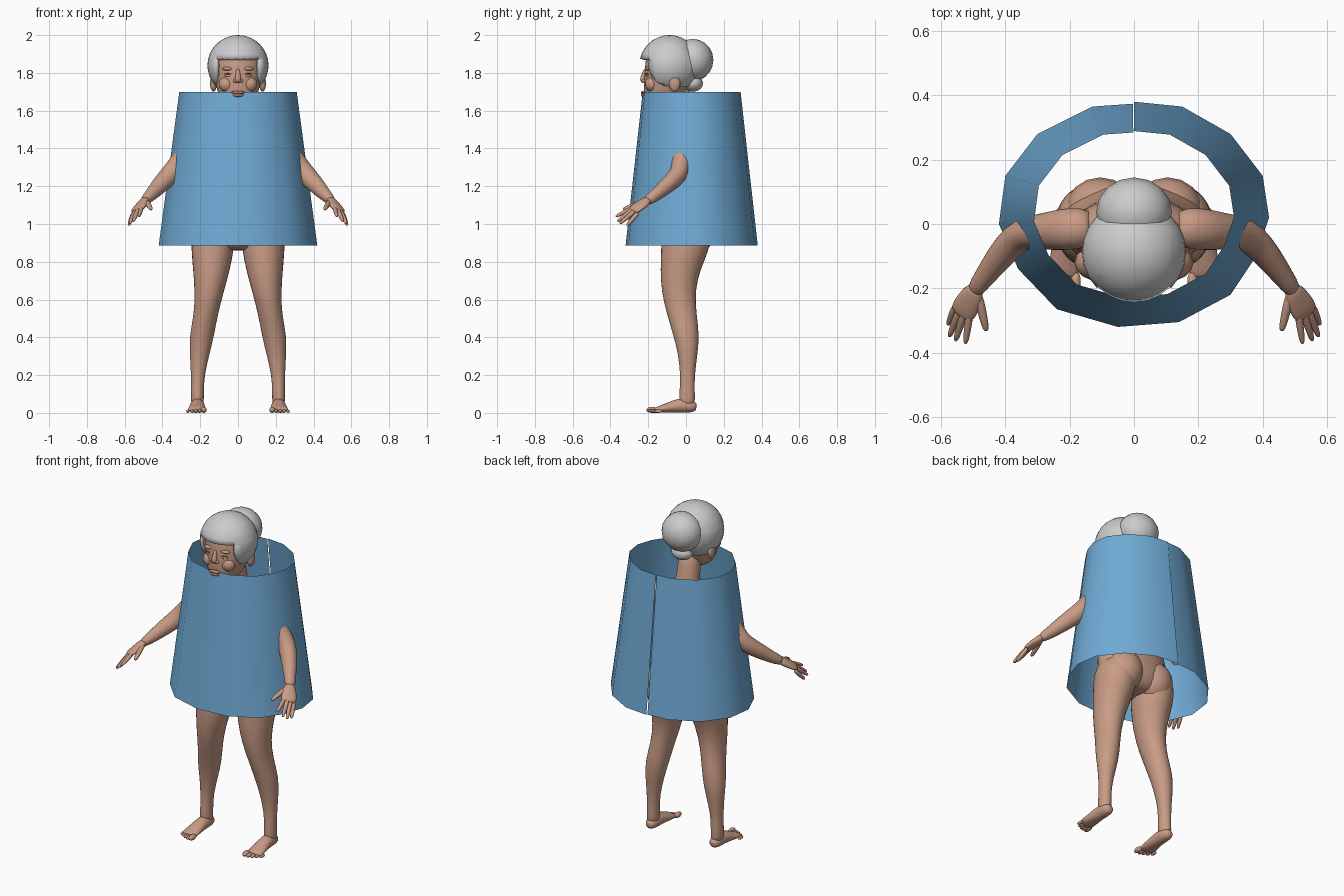
import bpy, bmesh, math
from mathutils import Vector, Matrix

if "Cube" in bpy.data.objects:
    bpy.data.objects.remove(bpy.data.objects["Cube"], do_unlink=True)


def material(name, r, g, b):
    m = bpy.data.materials.new(name)
    m.use_nodes = True
    m.diffuse_color = (r, g, b, 1)
    bsdf = m.node_tree.nodes["Principled BSDF"]
    bsdf.inputs["Base Color"].default_value = (r, g, b, 1)
    bsdf.inputs["Roughness"].default_value = 0.8
    return m


SKIN = material("skin", 0.58, 0.33, 0.235)
LIP = material("lip", 0.45, 0.2, 0.15)
EYE = material("eye_cream", 0.6, 0.5, 0.36)
LASH = material("lash_brown", 0.12, 0.06, 0.04)
CLOTH = material("cloth_blue", 0.16, 0.4, 0.66)
HAIR = material("hair_grey", 0.6, 0.6, 0.61)


def finish(name, bm, mat, subdiv=0):
    mesh = bpy.data.meshes.new(name)
    bm.to_mesh(mesh)
    bm.free()
    mesh.materials.append(mat)
    mesh.shade_smooth()
    ob = bpy.data.objects.new(name, mesh)
    bpy.context.collection.objects.link(ob)
    if subdiv:
        mod = ob.modifiers.new("smooth", "SUBSURF")
        mod.levels = mod.render_levels = subdiv
    return ob


def loft(name, stations, mat=SKIN, s=1, side=(1, 0, 0), axis=None, n=14):
    """Closed tube through stations (x, y, z, half width, half depth), mirrored by s."""
    bm = bmesh.new()
    pts = [Vector(p[:3]) for p in stations]
    rings = []
    for i, p in enumerate(pts):
        t = Vector(axis) if axis else pts[min(i + 1, len(pts) - 1)] - pts[max(i - 1, 0)]
        t.normalize()
        u = Vector(side)
        u = (u - t * u.dot(t)).normalized()
        v = t.cross(u)
        ring = []
        for k in range(n):
            a = math.tau * k / n
            q = p + u * math.cos(a) * stations[i][3] + v * math.sin(a) * stations[i][4]
            ring.append(bm.verts.new((q.x * s, q.y, q.z)))
        rings.append(ring)
    for a, b in zip(rings, rings[1:]):
        for k in range(n):
            bm.faces.new((a[k], a[(k + 1) % n], b[(k + 1) % n], b[k]))
    for ring in (rings[0], rings[-1]):
        c = bm.verts.new(sum((w.co for w in ring), Vector()) / n)
        for k in range(n):
            bm.faces.new((ring[k], ring[(k + 1) % n], c))
    bmesh.ops.recalc_face_normals(bm, faces=bm.faces)
    return finish(name, bm, mat, 1)


def ball(name, centre, radii, mat=SKIN, seg=16, rings=10):
    bm = bmesh.new()
    m = Matrix.Translation(centre) @ Matrix.Diagonal((*radii, 1))
    bmesh.ops.create_uvsphere(bm, u_segments=seg, v_segments=rings, radius=1, matrix=m)
    return finish(name, bm, mat)


# Stiff cloak: an open sheet wrapped round to a seam at the back
hem = [(0, .38), (.15, .365), (.3, .28), (.4, .15), (.42, .02), (.38, -.1), (.3, -.22),
       (.14, -.305), (-.05, -.32), (-.24, -.265), (-.36, -.14), (-.42, 0), (-.4, .15),
       (-.3, .28), (-.13, .365), (-.003, .374)]
bm = bmesh.new()
rows = []
for f in (0, 0.33, 0.67, 1):
    k = 1 - 0.26 * f
    rows.append([bm.verts.new((x * k, 0.03 + (y - 0.03) * k, 0.885 + 0.815 * f)) for x, y in hem])
for lo, hi in zip(rows, rows[1:]):
    for i in range(len(hem) - 1):
        bm.faces.new((lo[i + 1], lo[i], hi[i], hi[i + 1]))
finish("cloak", bm, CLOTH)

# Torso, neck and head
loft("torso", [(0, 0, .86, .12, .09), (0, 0, .92, .235, .13), (0, -.01, 1.02, .235, .14),
               (0, -.03, 1.15, .2, .13), (0, -.03, 1.3, .195, .125), (0, -.02, 1.41, .205, .105),
               (0, -.01, 1.48, .17, .08), (0, -.01, 1.54, .08, .065)], axis=(0, 0, 1), n=20)
loft("neck", [(0, 0, 1.48, .085, .075), (0, -.02, 1.58, .065, .065),
              (0, -.05, 1.74, .065, .07)], axis=(0, 0, 1))
loft("head", [(0, -.13, 1.615, .045, .05), (0, -.12, 1.65, .085, .095), (0, -.11, 1.7, .112, .115),
              (0, -.1, 1.76, .124, .125), (0, -.095, 1.83, .13, .124), (0, -.09, 1.9, .122, .122),
              (0, -.09, 1.95, .08, .08)], axis=(0, 0, 1), n=20)

# Facial features
loft("nose", [(0, -.213, 1.82, .01, .01), (0, -.225, 1.785, .013, .014),
              (0, -.232, 1.763, .02, .016), (0, -.222, 1.75, .014, .01)], n=10)
ball("upper_lip", (0, -.225, 1.696, ), (.036, .014, .009), LIP)
ball("lower_lip", (0, -.224, 1.682), (.03, .014, .01), LIP)

# Hair cap with a square opening for the face
bm = bmesh.new()
cap = Matrix.Translation((0, -.087, 1.84)) @ Matrix.Diagonal((.162, .16, .16, 1))
bmesh.ops.create_uvsphere(bm, u_segments=24, v_segments=16, radius=1, matrix=cap)
for co, no in (((0, 0, 1.875), (0, 0, 1)), ((0, 0, 1.725), (0, 0, 1)),
               ((.115, 0, 0), (1, 0, 0)), ((-.115, 0, 0), (1, 0, 0))):
    bmesh.ops.bisect_plane(bm, geom=bm.verts[:] + bm.edges[:] + bm.faces[:],
                           plane_co=co, plane_no=no)
gone = []
for f in bm.faces:
    c = f.calc_center_median()
    if c.z < 1.725 or (c.z < 1.875 and abs(c.x) < .115 and c.y < -.087):
        gone.append(f)
bmesh.ops.delete(bm, geom=gone, context="FACES")
hair = finish("hair_cap", bm, HAIR)
shell = hair.modifiers.new("thickness", "SOLIDIFY")
shell.thickness = 0.02
shell.offset = -1
bpy.context.view_layer.objects.active = hair
hair.select_set(True)
bpy.ops.object.shade_smooth_by_angle(angle=math.radians(40))
hair.select_set(False)

# Bun and the loose hair at the nape
ball("hair_bun", (0, .036, 1.868), (.118, .109, .112), HAIR)
ball("nape_hair", (0, .035, 1.745), (.065, .055, .045), HAIR)

# Paired parts
for label, s in (("left", 1), ("right", -1)):
    ball(label + "_eye", (s * .05, -.203, 1.787), (.022, .012, .008), EYE)
    ball(label + "_eyelash", (s * .05, -.205, 1.795), (.025, .012, .0035), LASH)
    ball(label + "_brow", (s * .052, -.2, 1.822), (.032, .017, .01))
    ball(label + "_nostril_wing", (s * .016, -.222, 1.757), (.01, .012, .009))
    ball(label + "_cheek", (s * .06, -.182, 1.74), (.042, .035, .04))
    ball(label + "_ear", (s * .13, -.06, 1.745), (.018, .03, .045))
    ball(label + "_breast", (s * .1, -.12, 1.31), (.085, .06, .08))
    ball(label + "_buttock", (s * .105, .04, .95), (.11, .105, .12))

    # Leg from hip to ankle
    loft(label + "_leg", [(.12, 0, 1.02, .1, .11), (.132, 0, .93, .118, .132),
                          (.135, -.005, .86, .114, .13), (.14, -.03, .76, .1, .108),
                          (.152, -.042, .64, .078, .09), (.17, -.022, .52, .064, .08),
                          (.192, .002, .41, .067, .07), (.203, .01, .31, .053, .052),
                          (.213, .008, .2, .036, .038), (.215, .006, .11, .034, .041),
                          (.215, .005, .03, .036, .045)], s=s, axis=(0, 0, 1), n=16)
    # Foot and toes
    loft(label + "_foot", [(.214, .055, .03, .02, .02), (.214, .03, .034, .037, .034),
                           (.214, -.03, .042, .037, .042), (.216, -.09, .028, .044, .028),
                           (.219, -.145, .018, .05, .018), (.219, -.165, .015, .044, .012)], s=s)
    for i in range(5):
        r = 0.016 if i == 0 else 0.0115 - 0.0007 * i
        ball(f"{label}_toe_{i + 1}", (s * (.181 + .021 * i), -.178 + .002 * i * i, r),
             (r, .032 - .002 * i, r), seg=10, rings=8)

    # Arm from shoulder to wrist
    loft(label + "_arm", [(.13, -.01, 1.46, .06, .055), (.2, -.015, 1.445, .07, .065),
                          (.27, -.022, 1.375, .06, .058), (.325, -.026, 1.305, .052, .055),
                          (.365, -.04, 1.255, .05, .054), (.42, -.105, 1.2, .043, .046),
                          (.465, -.165, 1.15, .033, .034), (.498, -.21, 1.12, .029, .025)],
         s=s, side=(0, 1, 0))
    # Palm, fingers and thumb
    across = (.75, -.2, -.5)
    loft(label + "_palm", [(.488, -.196, 1.13, .027, .024), (.507, -.23, 1.107, .04, .021),
                           (.527, -.265, 1.083, .046, .018), (.54, -.285, 1.068, .038, .012)],
         s=s, side=across)
    fingers = {"index": ((.51, -.272, 1.09), (.524, -.372, 1.04)),
               "middle": ((.528, -.28, 1.078), (.555, -.363, 1.014)),
               "ring": ((.546, -.278, 1.064), (.574, -.35, 1.002)),
               "little": ((.557, -.262, 1.05), (.578, -.313, .993)),
               "thumb": ((.482, -.232, 1.115), (.459, -.332, 1.078))}
    for finger, (a, b) in fingers.items():
        a, b = Vector(a), Vector(b)
        r = 0.014 if finger == "thumb" else 0.0115
        steps = ((-.15, 1.1), (.3, 1.15), (.65, 1), (.92, .8), (1, .4))
        loft(f"{label}_{finger}", [(*a.lerp(b, f), r * k, r * k) for f, k in steps],
             s=s, side=across, n=8)
